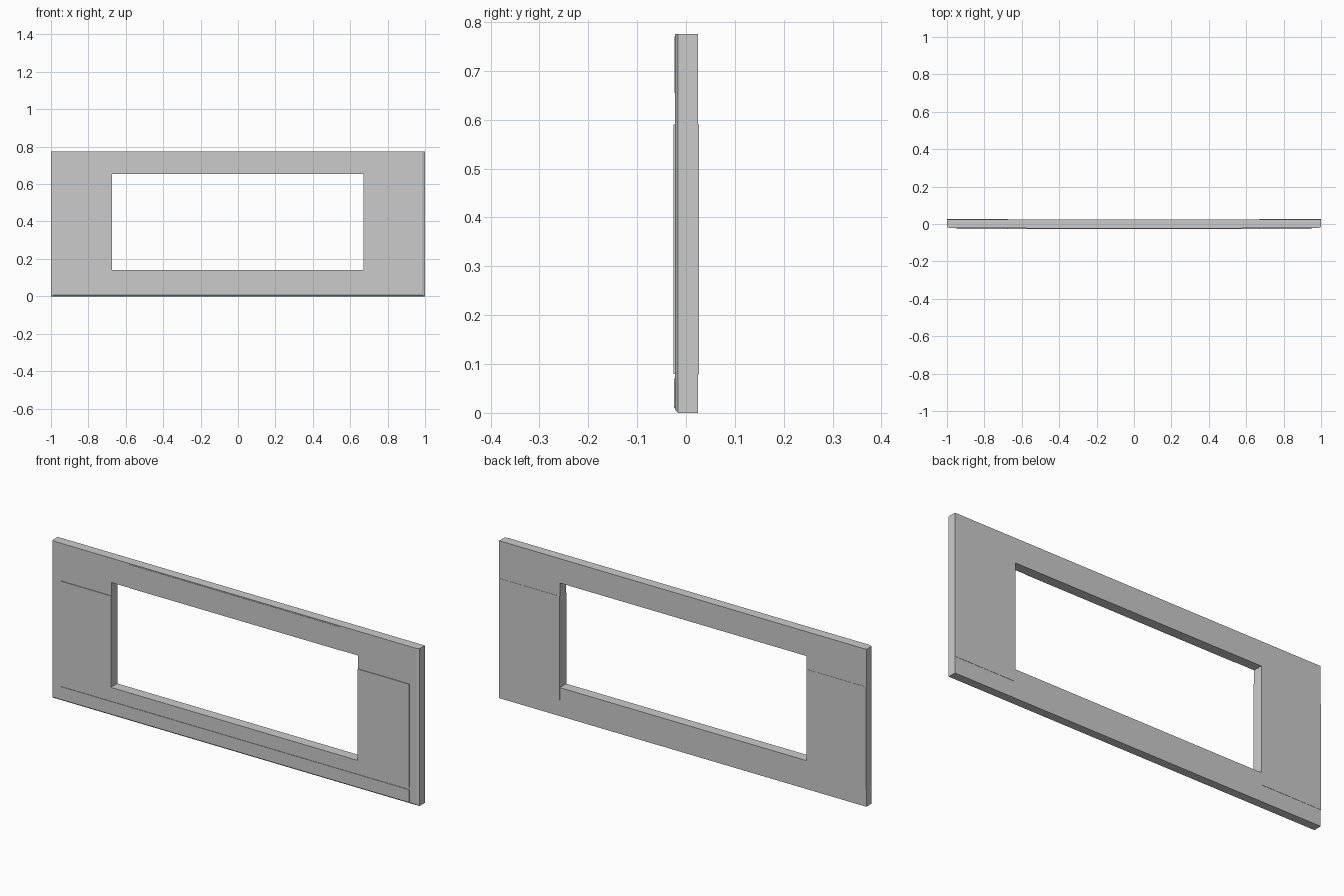
import bpy, bmesh

if "Cube" in bpy.data.objects:
    bpy.data.objects.remove(bpy.data.objects["Cube"])


def ring_frame(name, loops):
    """Closed frame lofted through rectangles given as (x0, x1, z0, z1, y)."""
    bm = bmesh.new()
    rings = [[bm.verts.new((x, y, z)) for x, z in ((x0, z0), (x1, z0), (x1, z1), (x0, z1))]
             for x0, x1, z0, z1, y in loops]
    for a, b in zip(rings, rings[1:] + rings[:1]):
        for i in range(4):
            j = (i + 1) % 4
            bm.faces.new((a[i], a[j], b[j], b[i]))
    bmesh.ops.recalc_face_normals(bm, faces=bm.faces)
    return finish(name, bm)


def panel(name, x0, x1, z0, z1, y0, y1):
    """Thin rectangular facing."""
    bm = bmesh.new()
    bmesh.ops.create_cube(bm, size=1)
    for v in bm.verts:
        v.co = (x1 if v.co.x > 0 else x0, y1 if v.co.y > 0 else y0, z1 if v.co.z > 0 else z0)
    return finish(name, bm)


def finish(name, bm):
    me = bpy.data.meshes.new(name)
    bm.to_mesh(me)
    bm.free()
    ob = bpy.data.objects.new(name, me)
    bpy.context.collection.objects.link(ob)
    return ob


# Main frame: outer sides with a small front chamfer, and a straight opening
HOLE = (-0.675, 0.67, 0.14, 0.655)
ring_frame("frame", [
    (-1, 1, 0, 0.775, 0.025),
    (-1, 1, 0, 0.775, -0.016),
    (-0.985, 0.985, 0.006, 0.775, -0.022),
    HOLE + (-0.022,),
    HOLE + (0.025,),
])

# Slightly raised facings on the front
FRONT = (-0.0255, -0.02)
panel("left_panel", -0.95, -0.675, 0.08, 0.59, *FRONT)
panel("right_panel", 0.67, 0.95, 0.08, 0.59, *FRONT)
panel("lower_rail", -0.675, 0.67, 0.08, 0.14, *FRONT)
panel("upper_rail", -0.575, 0.575, 0.655, 0.77, -0.0235, -0.02)
panel("sill_strip", -0.95, 0.95, 0.01, 0.07, -0.0245, -0.02)

# Matching facings on the back
for name, x0, x1 in (("left_back_panel", -1, -0.675), ("right_back_panel", 0.67, 1)):
    panel(name, x0, x1, 0.08, 0.59, 0.02, 0.0262)
